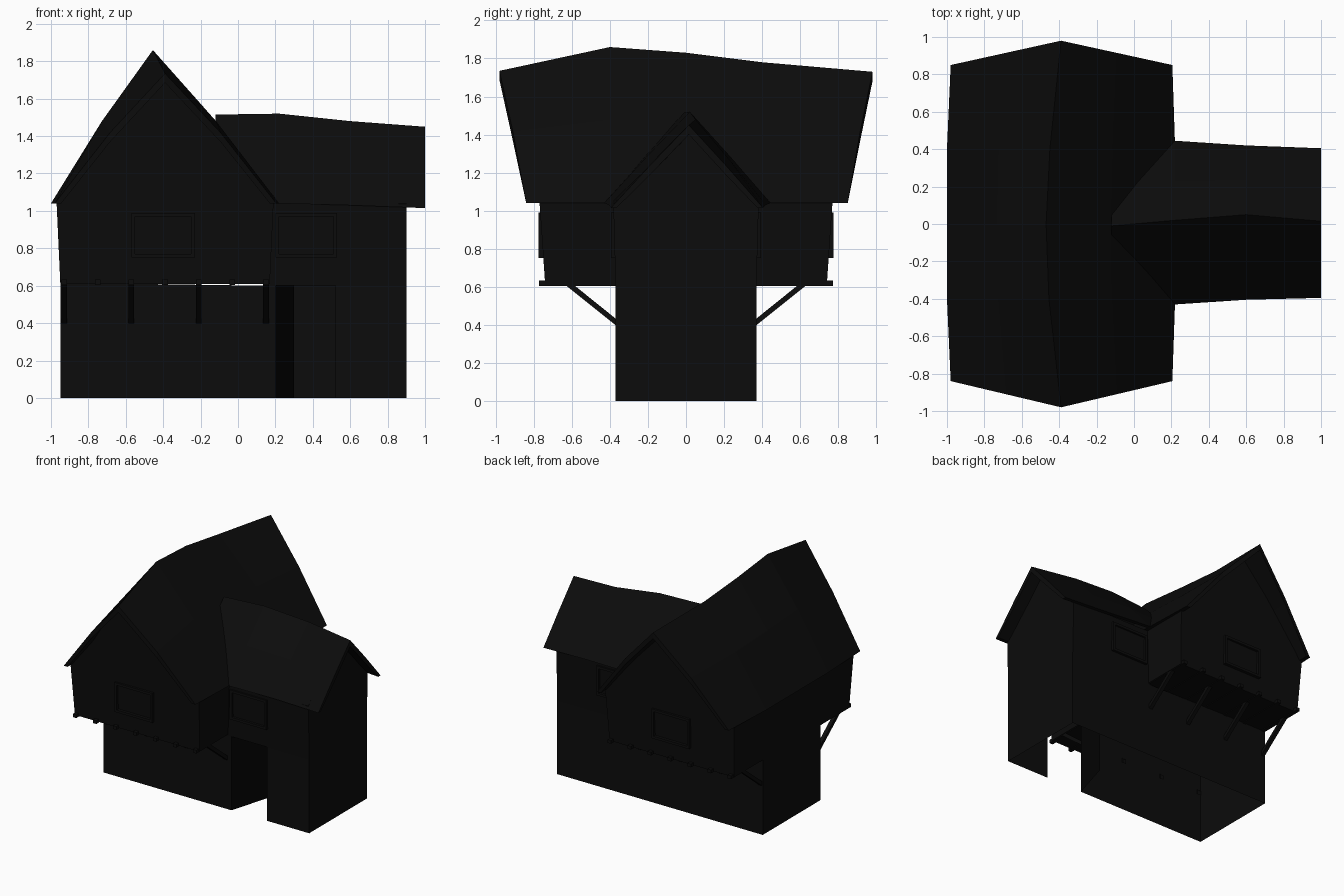
import bpy
from mathutils import Vector

if "Cube" in bpy.data.objects:
    bpy.data.objects.remove(bpy.data.objects["Cube"])


def material(name, v):
    m = bpy.data.materials.new(name)
    m.diffuse_color = (v, v, v, 1)
    m.use_nodes = True
    m.node_tree.nodes["Principled BSDF"].inputs["Base Color"].default_value = m.diffuse_color
    return m


DARK = material("dark", 0.0035)
DARKER = material("darker", 0.0015)


def mesh(name, verts, faces, mat=DARK):
    me = bpy.data.meshes.new(name)
    me.from_pydata([tuple(v) for v in verts], [], faces)
    me.update()
    ob = bpy.data.objects.new(name, me)
    bpy.context.collection.objects.link(ob)
    me.materials.append(mat)
    return ob


BOX = [(0, 1, 3, 2), (4, 6, 7, 5), (0, 4, 5, 1), (2, 3, 7, 6), (0, 2, 6, 4), (1, 5, 7, 3)]


def box(name, x0, x1, y0, y1, z0, z1, mat=DARK):
    return mesh(name, [(x, y, z) for x in (x0, x1) for y in (y0, y1) for z in (z0, z1)], BOX, mat)


def loft(name, rings):
    n = len(rings[0])
    faces = [(i * n + j, i * n + (j + 1) % n, (i + 1) * n + (j + 1) % n, (i + 1) * n + j)
             for i in range(len(rings) - 1) for j in range(n)]
    # end strips close the roof thickness
    h = n // 2
    for b in (0, (len(rings) - 1) * n):
        faces += [(b + j, b + j + 1, b + n - 2 - j, b + n - 1 - j) for j in range(h - 1)]
    ob = mesh(name, [p for r in rings for p in r], faces)
    import bmesh
    bm = bmesh.new()
    bm.from_mesh(ob.data)
    bmesh.ops.recalc_face_normals(bm, faces=bm.faces)
    bm.to_mesh(ob.data)
    bm.free()
    return ob


def roof_ring(left, ridge, right, inward, bulge, thick=0.05):
    left, ridge, right, inward = map(Vector, (left, ridge, right, inward))
    up, down = Vector((0, 0, bulge)), Vector((0, 0, -thick))
    ml, mr = (left + ridge) / 2 + up, (right + ridge) / 2 + up
    return [left, ml, ridge, mr, right,
            right - inward, mr + down, ridge + down, ml + down, left + inward]


# main roof, sagging ridge along y
rings = []
for ye, yr, xl, xr, xe, zr in [(-0.84, -0.98, -0.98, -0.39, 0.205, 1.735),
                               (-0.4, -0.4, -1.0, -0.455, 0.22, 1.86),
                               (0, 0, -1.0, -0.47, 0.22, 1.83),
                               (0.4, 0.4, -1.0, -0.45, 0.22, 1.78),
                               (0.85, 0.98, -0.98, -0.39, 0.205, 1.73)]:
    rings.append(roof_ring((xl, ye, 1.04), (xr, yr, zr), (xe, ye, 1.04), (0.035, 0, 0), 0.03))
loft("main_roof", rings)

# wing roof, ridge along x
rings = []
for x, y0, yr, y1, zr, ze in [(-0.12, -0.44, -0.01, 0.45, 1.515, 1.04),
                              (0.22, -0.43, 0.02, 0.445, 1.52, 1.04),
                              (0.6, -0.405, 0.05, 0.42, 1.48, 1.03),
                              (1.0, -0.395, 0.015, 0.405, 1.45, 1.015)]:
    rings.append(roof_ring((x, y0, ze), (x, yr, zr), (x, y1, ze), (0, 0.03, 0), 0.005))
loft("wing_roof", rings)

# overhanging upper storey with two gables
v = [(-0.95, -0.74, 0.61), (0.17, -0.74, 0.61), (0.17, 0.74, 0.61), (-0.95, 0.74, 0.61),
     (-0.97, -0.77, 1.045), (0.19, -0.77, 1.045), (0.19, 0.77, 1.045), (-0.97, 0.77, 1.045),
     (-0.41, -0.77, 1.75), (-0.41, 0.77, 1.72)]
mesh("upper_storey", v, [(3, 2, 1, 0), (0, 1, 5, 8, 4), (2, 3, 7, 9, 6), (1, 2, 6, 5), (3, 0, 4, 7)])

# ground storey and wing walls, open at the bottom, with a doorway in front
Y, YT, ZM, ZT = 0.37, 0.382, 0.6, 1.04
v = [(-0.95, -Y, 0), (0.2, -Y, 0), (0.52, -Y, 0), (0.9, -Y, 0),
     (-0.95, -Y, 0.615), (0.2, -Y, ZM), (0.52, -Y, ZM), (0.9, -Y, ZM),
     (0.15, -YT, ZT), (0.9, -YT, ZT),
     (-0.95, Y, 0), (0.9, Y, 0), (-0.95, Y, 0.615), (0.15, Y, ZM), (0.9, Y, ZM),
     (0.15, YT, ZT), (0.9, YT, ZT), (0.9, 0.015, 1.425), (0.15, -Y, ZM)]
mesh("lower_walls", v, [(0, 1, 5, 18, 4), (2, 3, 7, 6), (18, 5, 6, 7, 9, 8),
                        (10, 12, 13, 14, 11), (13, 15, 16, 14), (0, 4, 12, 10),
                        (3, 11, 14, 7), (7, 14, 16, 17, 9)])

# door standing open inward
mesh("open_door", [(0.2, -0.37, 0), (0.3, -0.03, 0), (0.3, -0.03, ZM), (0.2, -0.37, ZM)],
     [(0, 1, 2, 3)], DARKER)


# window frames on front and back
def window(name, x0, x1, z0, z1, y, s):
    w, d = 0.02, 0.018
    a, b = sorted((s * (y - 0.01), s * (y + d)))
    box(name + "_left", x0, x0 + w, a, b, z0, z1)
    box(name + "_right", x1 - w, x1, a, b, z0, z1)
    box(name + "_sill", x0 + w, x1 - w, a, b, z0, z0 + w)
    box(name + "_head", x0 + w, x1 - w, a, b, z1 - w, z1)


for s, side in ((-1, "front"), (1, "back")):
    window(side + "_gable_window", -0.57, -0.23, 0.75, 0.99, 0.757, s)
    window(side + "_wing_window", 0.2, 0.53, 0.75, 0.99, 0.376, s)

# floor joists, with a diagonal brace under every second one
for i in range(7):
    x = -0.93 + 0.18 * i
    box("floor_joist", x - 0.015, x + 0.015, -0.772, 0.772, 0.605, 0.632)
    if i % 2 == 0:
        for s in (-1, 1):
            prof = [(0.36, 0.39), (0.36, 0.425), (0.59, 0.61), (0.635, 0.61)]
            v = [(x + dx, s * y, z) for dx in (-0.015, 0.015) for y, z in prof]
            f = [(0, 1, 2, 3), (7, 6, 5, 4), (0, 4, 5, 1), (1, 5, 6, 2), (2, 6, 7, 3), (3, 7, 4, 0)]
            mesh("brace", v, f if s < 0 else [q[::-1] for q in f])
